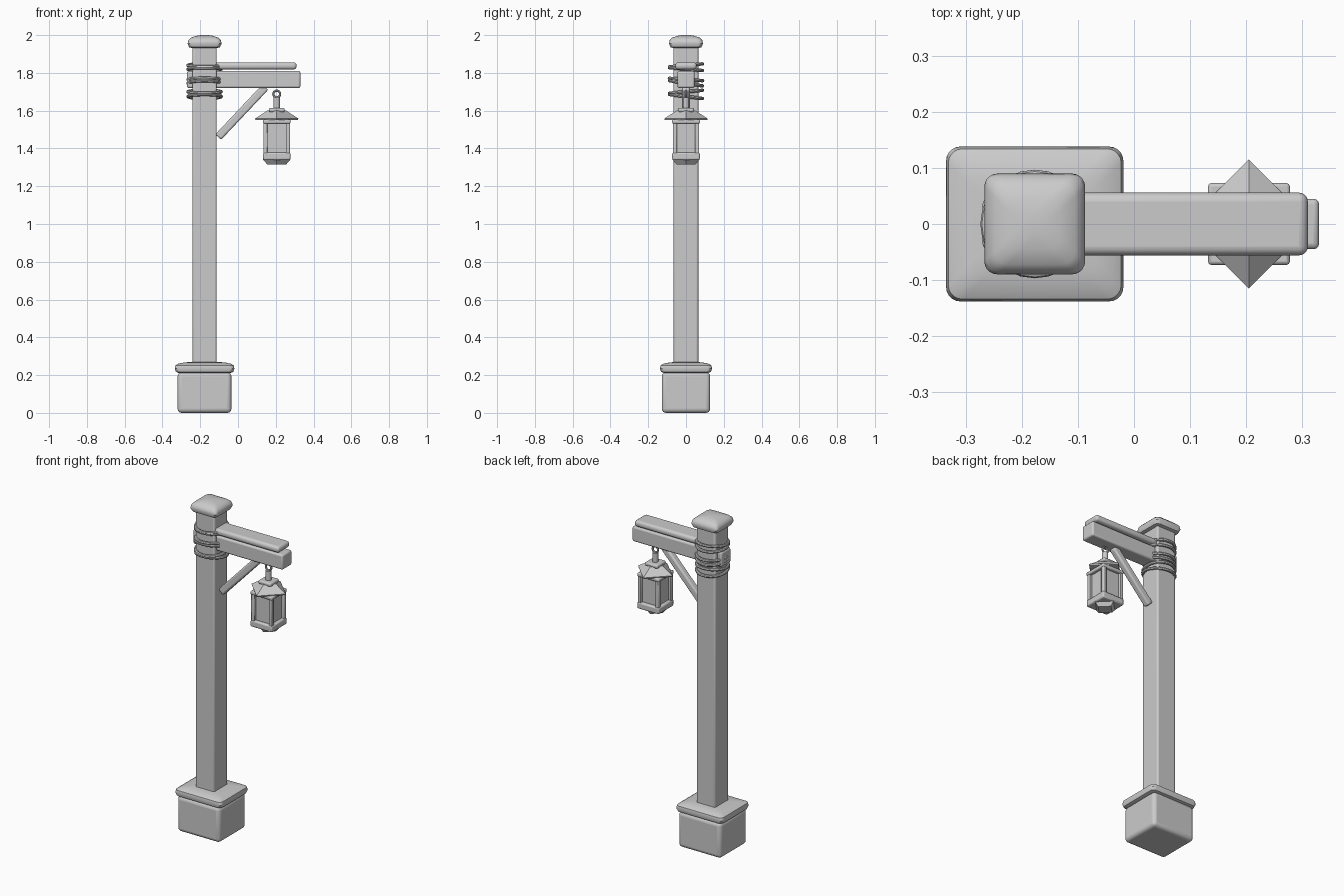
import bpy, bmesh
from math import sin, cos, pi, radians
from mathutils import Vector, Matrix

if "Cube" in bpy.data.objects:
    bpy.data.objects.remove(bpy.data.objects["Cube"])

GREY = (0.6, 0.6, 0.6, 1)
mat = bpy.data.materials.new("plain_grey")
mat.use_nodes = True
mat.diffuse_color = GREY
mat.node_tree.nodes["Principled BSDF"].inputs["Base Color"].default_value = GREY

POST_X = -0.177
LAMP_X = 0.205


def finish(name, bm, loc=(0, 0, 0), bevel=0, segments=3, smooth=True):
    bmesh.ops.recalc_face_normals(bm, faces=bm.faces)
    mesh = bpy.data.meshes.new(name)
    bm.to_mesh(mesh)
    bm.free()
    mesh.materials.append(mat)
    ob = bpy.data.objects.new(name, mesh)
    ob.location = loc
    bpy.context.collection.objects.link(ob)
    if bevel:
        mod = ob.modifiers.new("soft_edges", "BEVEL")
        mod.width = bevel
        mod.segments = segments
    if smooth:
        bpy.ops.object.select_all(action="DESELECT")
        ob.select_set(True)
        bpy.context.view_layer.objects.active = ob
        bpy.ops.object.shade_smooth_by_angle(angle=radians(40))
    return ob


def box(name, x, y, z, bevel=0.01, segments=3):
    """Box from (min, max) ranges on each axis."""
    bm = bmesh.new()
    bmesh.ops.create_cube(bm, size=1)
    size = [b - a for a, b in (x, y, z)]
    bmesh.ops.scale(bm, vec=size, verts=bm.verts)
    centre = [(a + b) / 2 for a, b in (x, y, z)]
    return finish(name, bm, centre, bevel, segments)


def pillow(name, cx, hx, hy, radius, profile):
    """Loft of rounded rectangles, profile = (inset, height)."""
    bm = bmesh.new()
    rings = []
    for inset, z in profile:
        ring = []
        r = min(radius, hx - inset, hy - inset)
        for quarter, (sx, sy) in enumerate(((1, 1), (-1, 1), (-1, -1), (1, -1))):
            for step in range(6):
                a = (quarter + step / 5) * pi / 2
                ring.append(bm.verts.new((cx + sx * (hx - inset - r) + r * cos(a),
                                          sy * (hy - inset - r) + r * sin(a), z)))
        rings.append(ring)
    n = len(rings[0])
    for low, high in zip(rings, rings[1:]):
        for i in range(n):
            j = (i + 1) % n
            bm.faces.new((low[i], low[j], high[j], high[i]))
    bm.faces.new(rings[0])
    bm.faces.new(rings[-1])
    return finish(name, bm)


def frustum(name, r1, r2, z1, z2, sides, smooth=False):
    """Tapered prism centred on the lantern axis."""
    bm = bmesh.new()
    bmesh.ops.create_cone(bm, cap_ends=True, segments=sides,
                          radius1=r1, radius2=r2, depth=z2 - z1)
    return finish(name, bm, (LAMP_X, 0, (z1 + z2) / 2), smooth=smooth)


def ring(name, loc, major, minor, rot, segments=24):
    bm = bmesh.new()
    loops = []
    for i in range(segments):
        a = 2 * pi * i / segments
        loops.append([bm.verts.new(((major + minor * cos(b)) * cos(a),
                                    (major + minor * cos(b)) * sin(a), minor * sin(b)))
                      for b in (2 * pi * k / 8 for k in range(8))])
    for i in range(segments):
        p, q = loops[i], loops[(i + 1) % segments]
        for k in range(8):
            m = (k + 1) % 8
            bm.faces.new((p[k], q[k], q[m], p[m]))
    bmesh.ops.rotate(bm, matrix=Matrix.Rotation(rot, 3, "X"), verts=bm.verts)
    return finish(name, bm, loc)


# Stone base and collar
box("base_block", (-0.32, -0.035), (-0.128, 0.128), (0, 0.215), 0.022, 4)
pillow("base_collar", POST_X, 0.158, 0.138, 0.025,
       [(0.025, 0.21), (0.006, 0.217), (0, 0.235), (0.004, 0.252),
        (0.018, 0.26), (0.05, 0.267), (0.09, 0.27)])

# Post and rounded cap
box("post", (POST_X - 0.064, POST_X + 0.064), (-0.065, 0.065), (0.2, 1.96), 0.01)
pillow("post_cap", POST_X, 0.09, 0.09, 0.024,
       [(0.028, 1.93), (0.008, 1.936), (0, 1.955), (0.004, 1.973),
        (0.018, 1.987), (0.045, 1.996), (0.07, 2.0)])

# Cross beam and board on top
box("beam", (-0.27, 0.33), (-0.045, 0.045), (1.72, 1.81), 0.01)
box("beam_board", (-0.15, 0.31), (-0.056, 0.056), (1.818, 1.856), 0.016, 4)

# Diagonal brace
start, end = Vector((-0.105, 0, 1.46)), Vector((0.145, 0, 1.725))
brace = box("brace", (-0.02, 0.02), (-0.021, 0.021),
            (-(end - start).length / 2, (end - start).length / 2), 0.01)
brace.location = (start + end) / 2
brace.rotation_euler = (end - start).to_track_quat("Z", "Y").to_euler()

# Rope lashings around post and beam
for z, tilt in ((1.84, 5), (1.82, -5), (1.765, -4), (1.745, -9), (1.7, 5), (1.675, -7)):
    ring("rope_loop", (POST_X, 0, z), 0.088, 0.009, radians(tilt))

# Lantern hanger
ring("hanger_ring", (LAMP_X, 0, 1.688), 0.018, 0.006, pi / 2)
frustum("hanger_stem", 0.017, 0.017, 1.6, 1.67, 12, True)
box("roof_knob", (LAMP_X - 0.042, LAMP_X + 0.042), (-0.042, 0.042), (1.593, 1.615), 0.008)

# Diamond roof
frustum("lantern_roof", 0.115, 0.05, 1.558, 1.6, 4)
frustum("roof_edge", 0.112, 0.115, 1.55, 1.558, 4)

# Lantern frame, glass and foot
H = 0.073
SIDE = (LAMP_X - H, LAMP_X + H)
box("top_frame", SIDE, (-H, H), (1.532, 1.553), 0.006, 2)
box("bottom_frame", SIDE, (-H, H), (1.338, 1.378), 0.008, 2)
box("lantern_glass", (LAMP_X - 0.054, LAMP_X + 0.054), (-0.054, 0.054), (1.36, 1.545), 0)
for sx in (-1, 1):
    for sy in (-1, 1):
        x, y = LAMP_X + sx * 0.059, sy * 0.059
        box("corner_bar", (x - 0.011, x + 0.011), (y - 0.011, y + 0.011), (1.36, 1.545), 0.004, 2)
frustum("lantern_foot", 0.05, 0.073, 1.315, 1.342, 4)
